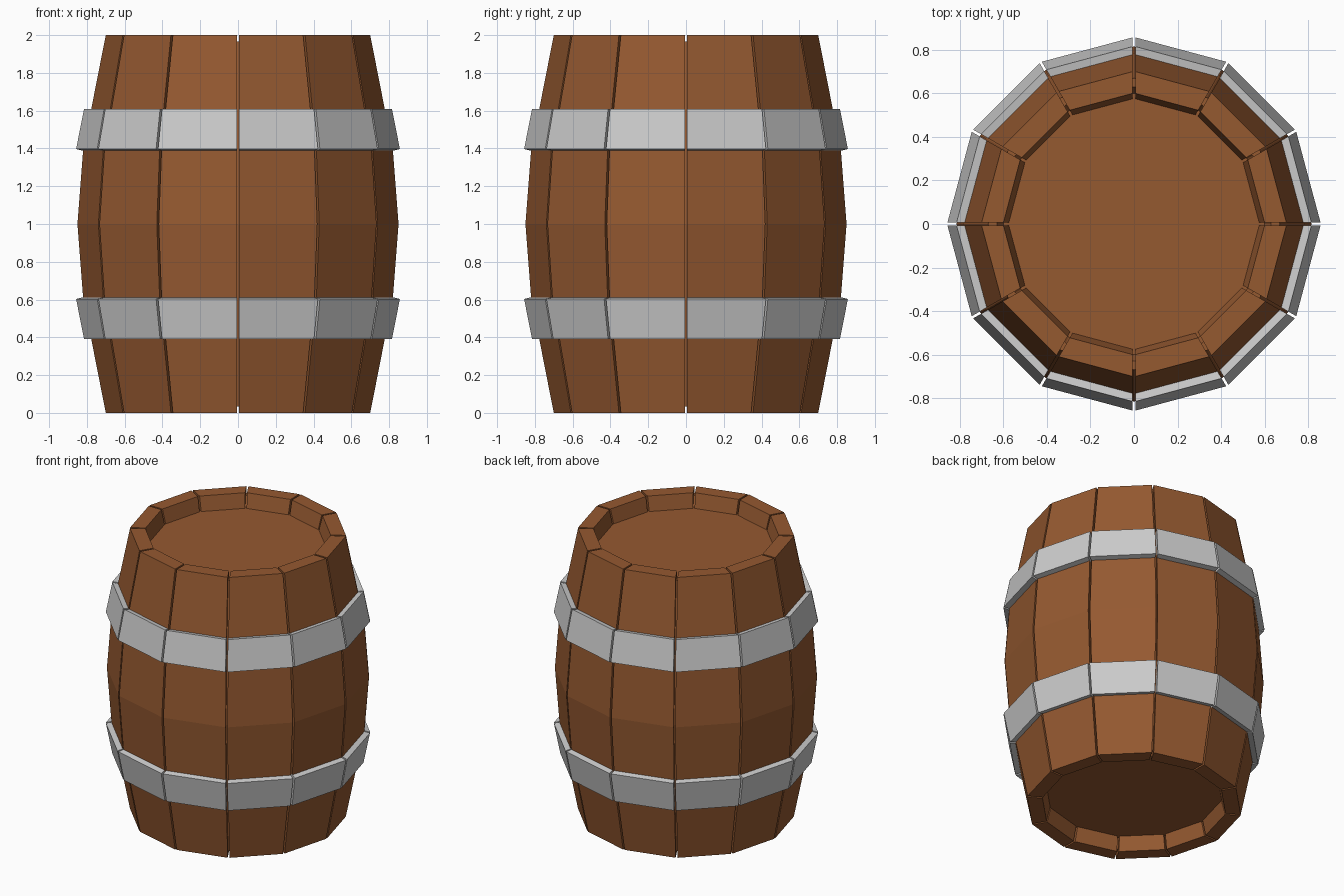
import bpy, bmesh
from math import sin, cos, pi

if "Cube" in bpy.data.objects:
    bpy.data.objects.remove(bpy.data.objects["Cube"])

N = 12          # staves around the barrel
GAP = 0.012     # slit between neighbouring staves

wood = bpy.data.materials.new("brown_wood")
wood.diffuse_color = (0.30, 0.10, 0.03, 1)
wood.use_nodes = True
wood.node_tree.nodes["Principled BSDF"].inputs["Base Color"].default_value = wood.diffuse_color


def finish(bm, name, mat):
    bmesh.ops.recalc_face_normals(bm, faces=bm.faces)
    me = bpy.data.meshes.new(name)
    bm.to_mesh(me)
    bm.free()
    if mat:
        me.materials.append(mat)
    ob = bpy.data.objects.new(name, me)
    bpy.context.collection.objects.link(ob)
    return ob


def segment_ring(name, profile, mat=None):
    """Closed (radius, z) profile made into N separate straight segments."""
    bm = bmesh.new()
    k = len(profile)
    for i in range(N):
        ends = []
        for a, side in ((2 * pi * i / N, 1), (2 * pi * (i + 1) / N, -1)):
            o = side * GAP / 2
            ends.append([bm.verts.new((r * cos(a) - o * sin(a), r * sin(a) + o * cos(a), z))
                         for r, z in profile])
        A, B = ends
        bm.faces.new(A)
        bm.faces.new(B[::-1])
        for j in range(k):
            m = (j + 1) % k
            bm.faces.new((A[j], B[j], B[m], A[m]))
    return finish(bm, name, mat)


def lathe(name, profile, mat=None):
    """Open (radius, z) profile turned to N sides, flat cap at both ends."""
    bm = bmesh.new()
    rows = [[bm.verts.new((r * cos(2 * pi * i / N), r * sin(2 * pi * i / N), z))
             for i in range(N)] for r, z in profile]
    for P, Q in zip(rows, rows[1:]):
        for i in range(N):
            m = (i + 1) % N
            bm.faces.new((P[i], P[m], Q[m], Q[i]))
    bm.faces.new(rows[0][::-1])
    bm.faces.new(rows[-1])
    return finish(bm, name, mat)


def flip(points):
    """Mirror a profile about the mid height z = 1."""
    return [(r, 2 - z) for r, z in reversed(points)]


# staves: bulging outside, rim top and bottom
half = [(0.575, 0.1), (0.60, 0.0), (0.70, 0.0), (0.82, 0.61)]
segment_ring("staves", half + [(0.85, 1.0)] + flip(half), wood)

# inner body: recessed lids and the floor of the slits
half = [(0.60, 0.1), (0.63, 0.035), (0.67, 0.035), (0.785, 0.61)]
lathe("lids_and_core", half + [(0.815, 1.0)] + flip(half), wood)

# metal hoops
hoop = [(0.80, 1.388), (0.82, 1.388), (0.857, 1.397), (0.815, 1.61), (0.775, 1.603), (0.76, 1.603)]
segment_ring("upper_hoop", hoop)
segment_ring("lower_hoop", flip(hoop))
